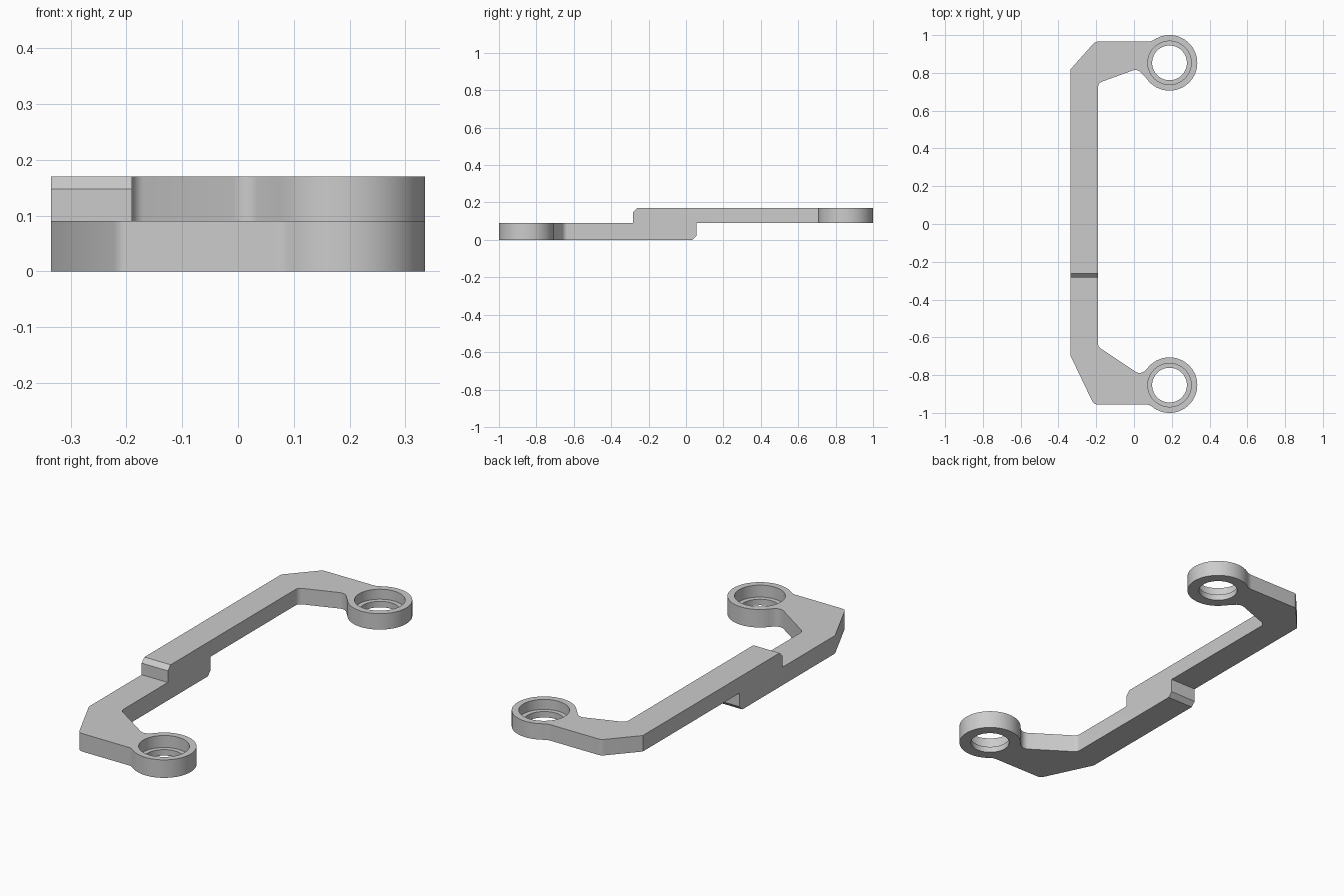
import bpy, bmesh, math
from mathutils import Vector

cube = bpy.data.objects.get("Cube")
if cube:
    bpy.data.objects.remove(cube)

grey = bpy.data.materials.new("plain grey")
grey.use_nodes = True
grey.diffuse_color = (0.6, 0.6, 0.6, 1)
grey.node_tree.nodes["Principled BSDF"].inputs["Base Color"].default_value = (0.6, 0.6, 0.6, 1)

RING_X, RING_Y, RING_R = 0.188, 0.853, 0.147
BORE_R, SEAT_R, LEDGE = 0.092, 0.115, 0.03
MID = 0.09


def add_object(name, bm):
    bmesh.ops.recalc_face_normals(bm, faces=bm.faces)
    mesh = bpy.data.meshes.new(name)
    bm.to_mesh(mesh)
    bm.free()
    mesh.materials.append(grey)
    obj = bpy.data.objects.new(name, mesh)
    bpy.context.collection.objects.link(obj)
    return obj


def rounded(corners, steps=6):
    """Round each (x, y, radius) corner of a closed outline."""
    out = []
    for i, (x, y, r) in enumerate(corners):
        p = Vector((x, y))
        if r == 0:
            out.append(p)
            continue
        a = (Vector(corners[i - 1][:2]) - p).normalized()
        b = (Vector(corners[(i + 1) % len(corners)][:2]) - p).normalized()
        half = a.angle(b) / 2
        centre = p + (a + b).normalized() * r / math.sin(half)
        start = p + a * r / math.tan(half) - centre
        end = p + b * r / math.tan(half) - centre
        out += [centre + start.lerp(end, k / steps).normalized() * r
                for k in range(steps + 1)]
    return out


def plate(name, corners, z0, z1, end_y, end_z):
    """Extrude an outline and chamfer the edge at the free end."""
    bm = bmesh.new()
    face = bm.faces.new([bm.verts.new((p.x, p.y, z0)) for p in rounded(corners)])
    top = bmesh.ops.extrude_face_region(bm, geom=[face])["geom"]
    for v in top:
        if isinstance(v, bmesh.types.BMVert):
            v.co.z = z1
    edge = [e for e in bm.edges if all(
        abs(v.co.y - end_y) < 1e-4 and abs(v.co.z - end_z) < 1e-4 for v in e.verts)]
    bmesh.ops.bevel(bm, geom=edge, offset=0.022, segments=1, affect='EDGES')
    return add_object(name, bm)


def disc(name, y, radius, z0, z1):
    bm = bmesh.new()
    bmesh.ops.create_cone(bm, cap_ends=True, segments=64, radius1=radius,
                          radius2=radius, depth=z1 - z0)
    bmesh.ops.translate(bm, verts=bm.verts, vec=(RING_X, y, (z0 + z1) / 2))
    return add_object(name, bm)


def combine(target, tool, operation):
    mod = target.modifiers.new(operation.lower(), 'BOOLEAN')
    mod.operation, mod.solver, mod.object = operation, 'EXACT', tool
    bpy.context.view_layer.objects.active = target
    bpy.ops.object.modifier_apply(modifier=mod.name)
    bpy.data.objects.remove(tool)


# Lower arm at the front, upper arm at the back
front_arm = [(-0.335, 0.055, 0), (-0.335, -0.70, 0), (-0.213, -0.955, 0.03),
             (0.077, -0.955, 0.05), (0.105, -0.974, 0), (RING_X, -RING_Y, 0),
             (0.085, -0.75, 0), (0.035, -0.80, 0.04), (-0.19, -0.65, 0.03),
             (-0.19, 0.055, 0)]
back_arm = [(-0.335, -0.283, 0), (-0.335, 0.82, 0), (-0.206, 0.965, 0.03),
            (0.089, 0.965, 0.07), (0.115, 0.98, 0), (RING_X, RING_Y, 0),
            (0.085, 0.75, 0), (0.018, 0.822, 0.04), (-0.19, 0.746, 0.03),
            (-0.19, -0.283, 0)]
bracket = plate("bracket", front_arm, 0, MID, 0.055, 0)
upper = plate("upper_arm", back_arm, MID, 0.17, -0.283, 0.17)

# Ring ends with a stepped bore
for arm, y, z0, z1 in ((bracket, -RING_Y, 0, MID), (upper, RING_Y, MID, 0.17)):
    combine(arm, disc("ring", y, RING_R, z0, z1), 'UNION')
    combine(arm, disc("bore", y, BORE_R, z0 - 0.05, z1 + 0.05), 'DIFFERENCE')
    combine(arm, disc("seat", y, SEAT_R, z0 + LEDGE, z1 + 0.05), 'DIFFERENCE')

# Join the halves at the overlap
combine(bracket, upper, 'UNION')
bpy.ops.object.select_all(action='DESELECT')
bracket.select_set(True)
bpy.context.view_layer.objects.active = bracket
bpy.ops.object.shade_smooth_by_angle(angle=math.radians(30))
